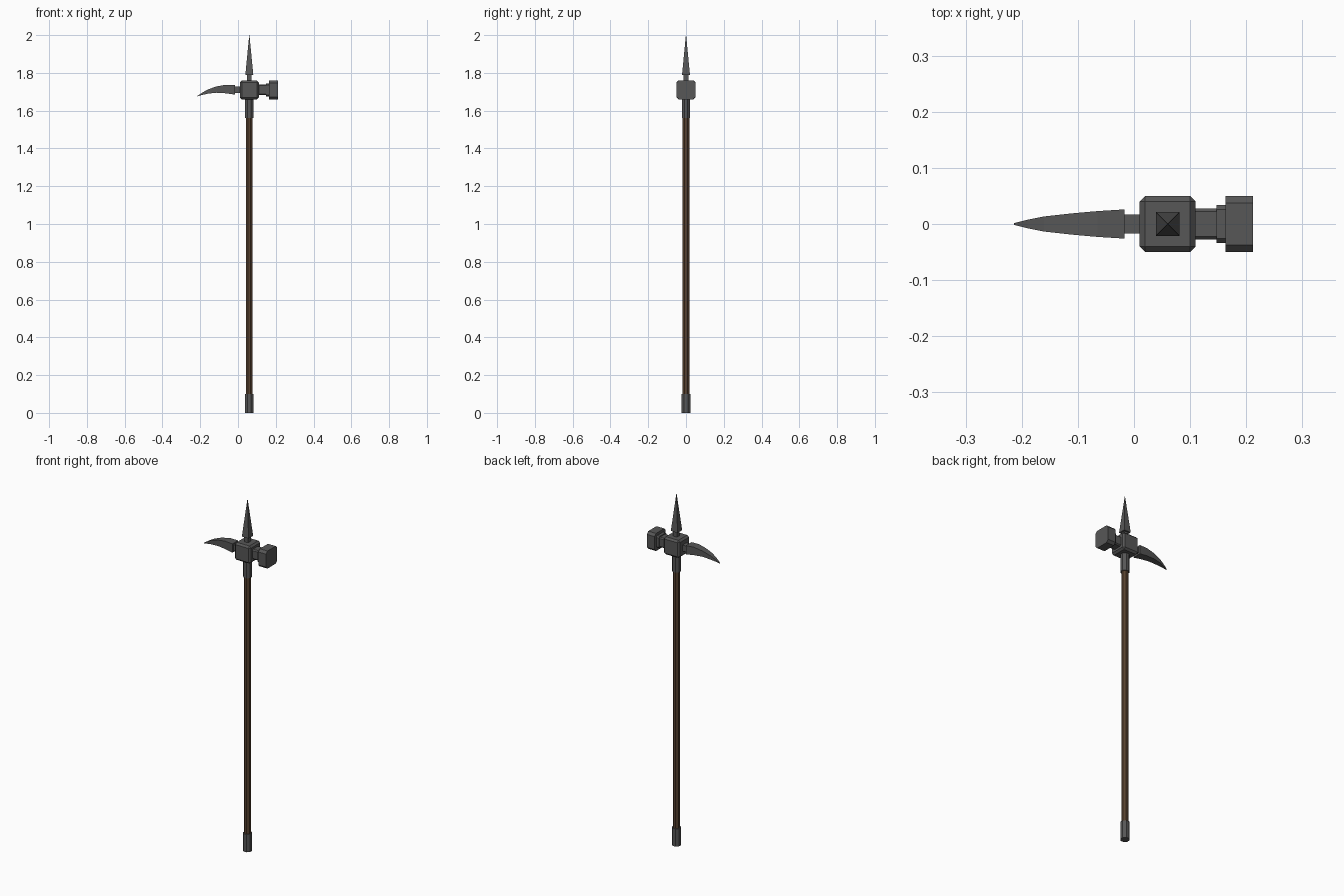
import bpy, bmesh, math
from mathutils import Vector

if "Cube" in bpy.data.objects:
    bpy.data.objects.remove(bpy.data.objects["Cube"])

CX, HZ = 0.06, 1.71   # shaft axis x, height of the hammer axis


def material(name, rgb):
    m = bpy.data.materials.new(name)
    m.diffuse_color = (*rgb, 1)
    m.use_nodes = True
    m.node_tree.nodes["Principled BSDF"].inputs["Base Color"].default_value = m.diffuse_color
    return m


steel = material("dark steel", (0.095, 0.095, 0.095))
wood = material("brown wood", (0.095, 0.053, 0.028))


def loft(name, rings, mat):
    """Skin a list of equal-length point rings and cap both ends."""
    bm = bmesh.new()
    vs = [[bm.verts.new(p) for p in r] for r in rings]
    n = len(vs[0])
    for a, b in zip(vs, vs[1:]):
        for i in range(n):
            j = (i + 1) % n
            bm.faces.new((a[i], a[j], b[j], b[i]))
    bm.faces.new(vs[0][::-1])
    bm.faces.new(vs[-1])
    bmesh.ops.recalc_face_normals(bm, faces=bm.faces)
    me = bpy.data.meshes.new(name)
    bm.to_mesh(me)
    bm.free()
    me.materials.append(mat)
    ob = bpy.data.objects.new(name, me)
    bpy.context.collection.objects.link(ob)
    return ob


def pole(name, r, z0, z1, mat, n=8):
    """Upright prism on the shaft axis, a flat side facing front."""
    def ring(z):
        return [(CX + r * math.cos((i + .5) * math.tau / n),
                 r * math.sin((i + .5) * math.tau / n), z) for i in range(n)]
    return loft(name, [ring(z0), ring(z1)], mat)


def x_ring(x, hy, z0, z1, c=0):
    """Rectangle across the x axis, with optional corner chamfer c."""
    if not c:
        return [(x, -hy, z0), (x, hy, z0), (x, hy, z1), (x, -hy, z1)]
    return [(x, -hy + c, z0), (x, hy - c, z0), (x, hy, z0 + c), (x, hy, z1 - c),
            (x, hy - c, z1), (x, -hy + c, z1), (x, -hy, z1 - c), (x, -hy, z0 + c)]


def z_ring(z, h):
    return [(CX - h, -h, z), (CX + h, -h, z), (CX + h, h, z), (CX - h, h, z)]


def x_bar(name, x0, x1, h, c=0):
    return loft(name, [x_ring(x, h, HZ - h, HZ + h, c) for x in (x0, x1)], steel)


# Shaft, butt cap and socket
pole("shaft", 0.019, 0.09, 1.57, wood)
pole("butt_cap", 0.0245, 0.0, 0.1, steel)
pole("socket", 0.0235, 1.56, 1.67, steel)

# Central block with chamfered edges
block = x_bar("central_block", 0.01, 0.11, 0.05)
bev = block.modifiers.new("chamfer", "BEVEL")
bev.width, bev.segments = 0.01, 1

# Hammer side
x_bar("hammer_neck", 0.105, 0.15, 0.028, 0.006)
x_bar("hammer_collar", 0.147, 0.165, 0.034, 0.008)
x_bar("hammer_head", 0.163, 0.212, 0.05, 0.013)

# Curved beak side
x_bar("beak_neck", -0.02, 0.015, 0.017)
beak = [(-0.017, 0.026, 1.685, 1.735), (-0.065, 0.023, 1.692, 1.737),
        (-0.115, 0.0185, 1.695, 1.728), (-0.16, 0.0135, 1.690, 1.712),
        (-0.19, 0.0075, 1.683, 1.695), (-0.214, 0.0015, 1.676, 1.679)]
loft("beak", [x_ring(*s) for s in beak], steel)

# Top spike
loft("spike_neck", [z_ring(1.75, 0.012), z_ring(1.80, 0.012)], steel)
loft("spike", [z_ring(1.79, 0.021), z_ring(2.0, 0.0006)], steel)
